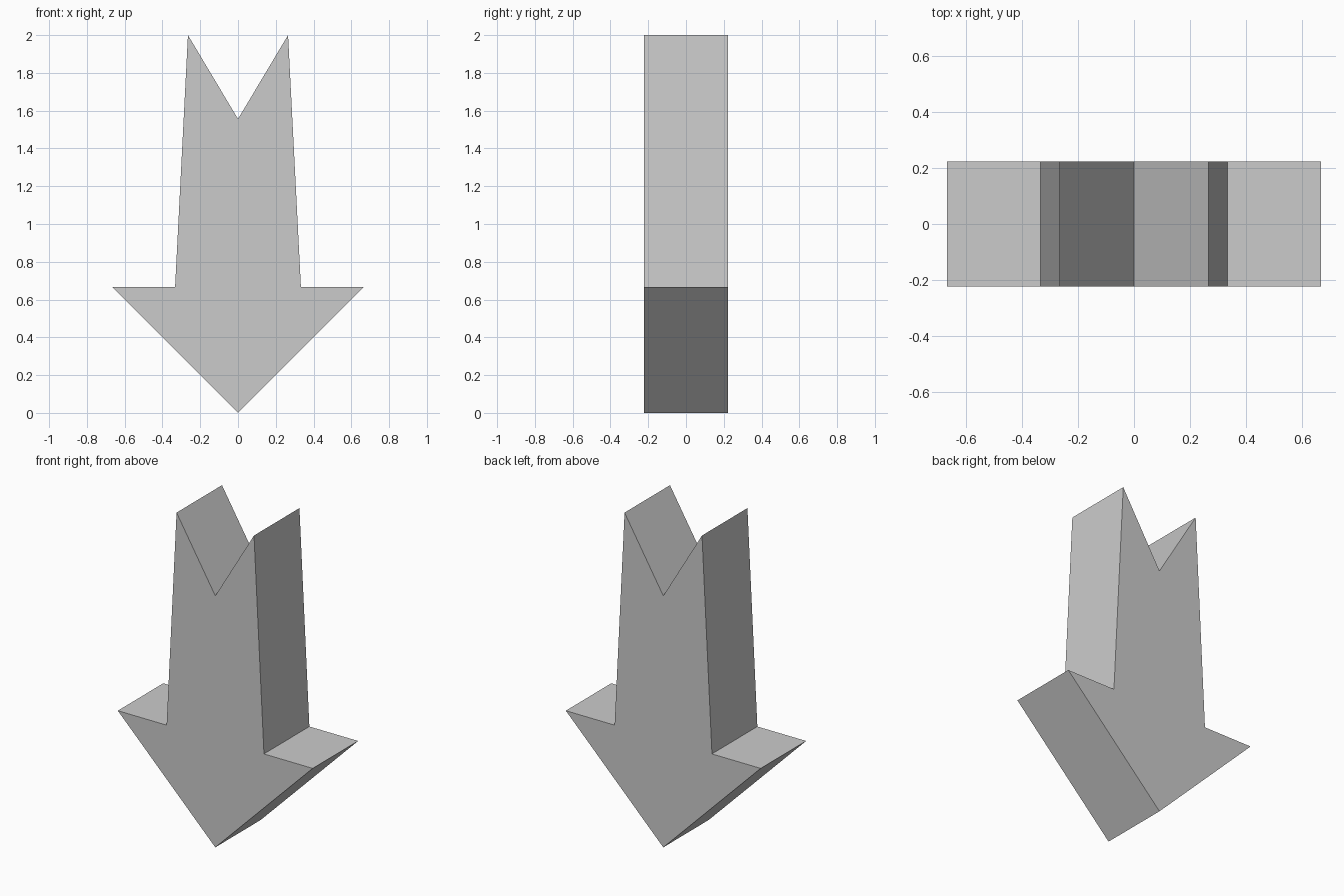
import bpy, bmesh

if "Cube" in bpy.data.objects:
    bpy.data.objects.remove(bpy.data.objects["Cube"])

DEPTH = 0.444

# Right half of the arrow outline (x, z), from tip up to the notch
half = [(0.0, 0.0), (0.667, 0.667), (0.333, 0.667), (0.265, 2.0), (0.0, 1.556)]
outline = half + [(-x, z) for x, z in reversed(half[1:-1])]

# Arrow: front and back outlines joined by side walls
bm = bmesh.new()
front = [bm.verts.new((x, -DEPTH / 2, z)) for x, z in outline]
back = [bm.verts.new((x, DEPTH / 2, z)) for x, z in outline]
bm.faces.new(front)
bm.faces.new(back[::-1])
n = len(outline)
for i in range(n):
    j = (i + 1) % n
    bm.faces.new((front[j], front[i], back[i], back[j]))
bmesh.ops.recalc_face_normals(bm, faces=bm.faces)

mesh = bpy.data.meshes.new("down_arrow")
bm.to_mesh(mesh)
bm.free()
bpy.context.collection.objects.link(bpy.data.objects.new("down_arrow", mesh))
